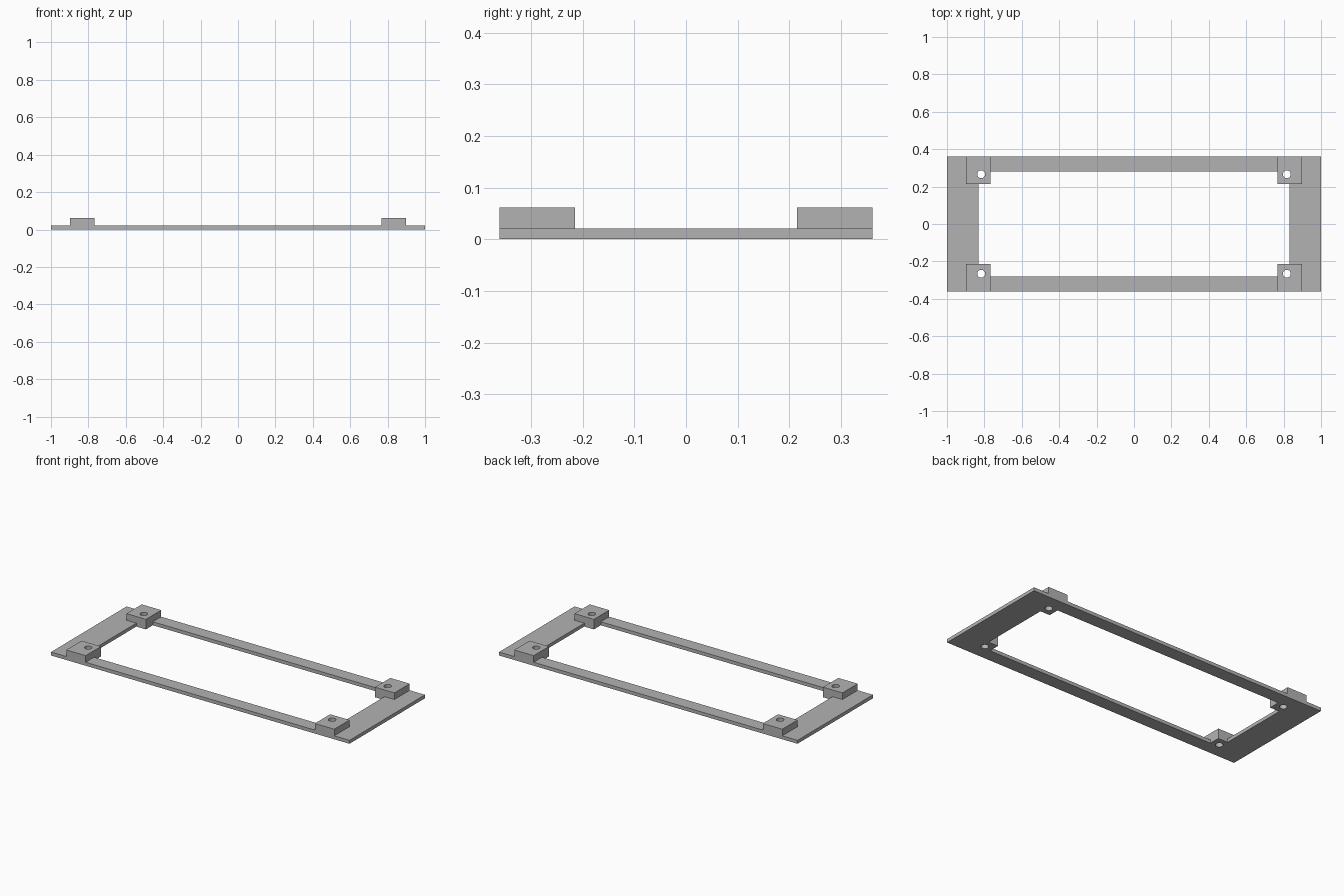
import bpy
import bmesh
from mathutils import Matrix, Vector

cube = bpy.data.objects.get("Cube")
if cube:
    bpy.data.objects.remove(cube, do_unlink=True)

PLATE_Z, BOSS_Z = 0.021, 0.061
HALF_X, HALF_Y = 1.0, 0.361
CORNERS = [(sx, sy) for sx in (-1, 1) for sy in (-1, 1)]

grey = bpy.data.materials.new("plain_grey")
grey.use_nodes = True
colour = (0.45, 0.45, 0.45, 1)
grey.diffuse_color = colour
grey.node_tree.nodes["Principled BSDF"].inputs["Base Color"].default_value = colour


def add_object(name, bm):
    mesh = bpy.data.meshes.new(name)
    bm.to_mesh(mesh)
    bm.free()
    mesh.materials.append(grey)
    obj = bpy.data.objects.new(name, mesh)
    bpy.context.collection.objects.link(obj)
    return obj


def box(name, low, high):
    low, high = Vector(low), Vector(high)
    bm = bmesh.new()
    matrix = Matrix.Translation((low + high) / 2) @ Matrix.Diagonal((*(high - low), 1))
    bmesh.ops.create_cube(bm, size=1, matrix=matrix)
    return add_object(name, bm)


def drill(name, x, y, radius):
    bm = bmesh.new()
    bmesh.ops.create_cone(bm, cap_ends=True, segments=32, radius1=radius, radius2=radius,
                          depth=1, matrix=Matrix.Translation((x, y, 0)))
    return add_object(name, bm)


def combine(target, tool, operation):
    """Apply an exact boolean and remove the helper object."""
    mod = target.modifiers.new(operation, "BOOLEAN")
    mod.operation, mod.solver, mod.object = operation, "EXACT", tool
    bpy.context.view_layer.update()
    result = bpy.data.meshes.new_from_object(
        target.evaluated_get(bpy.context.evaluated_depsgraph_get()))
    target.modifiers.clear()
    target.data = result
    bpy.data.objects.remove(tool, do_unlink=True)


# Flat rectangular plate with a large opening
frame = box("mounting_frame", (-HALF_X, -HALF_Y, 0), (HALF_X, HALF_Y, PLATE_Z))
combine(frame, box("opening", (-0.832, -0.281, -1), (0.832, 0.281, 1)), "DIFFERENCE")

# Raised corner blocks, reaching through to the underside
for sx, sy in CORNERS:
    xs = sorted((sx * 0.768, sx * 0.898))
    ys = sorted((sy * 0.215, sy * HALF_Y))
    combine(frame, box("corner_block", (xs[0], ys[0], 0), (xs[1], ys[1], BOSS_Z)), "UNION")

# Round screw holes through the blocks
for sx, sy in CORNERS:
    combine(frame, drill("screw_hole", sx * 0.817, sy * 0.266, 0.021), "DIFFERENCE")

# Smooth only the hole walls
bpy.ops.object.select_all(action="DESELECT")
frame.select_set(True)
bpy.context.view_layer.objects.active = frame
bpy.ops.object.shade_smooth_by_angle(angle=0.5)
